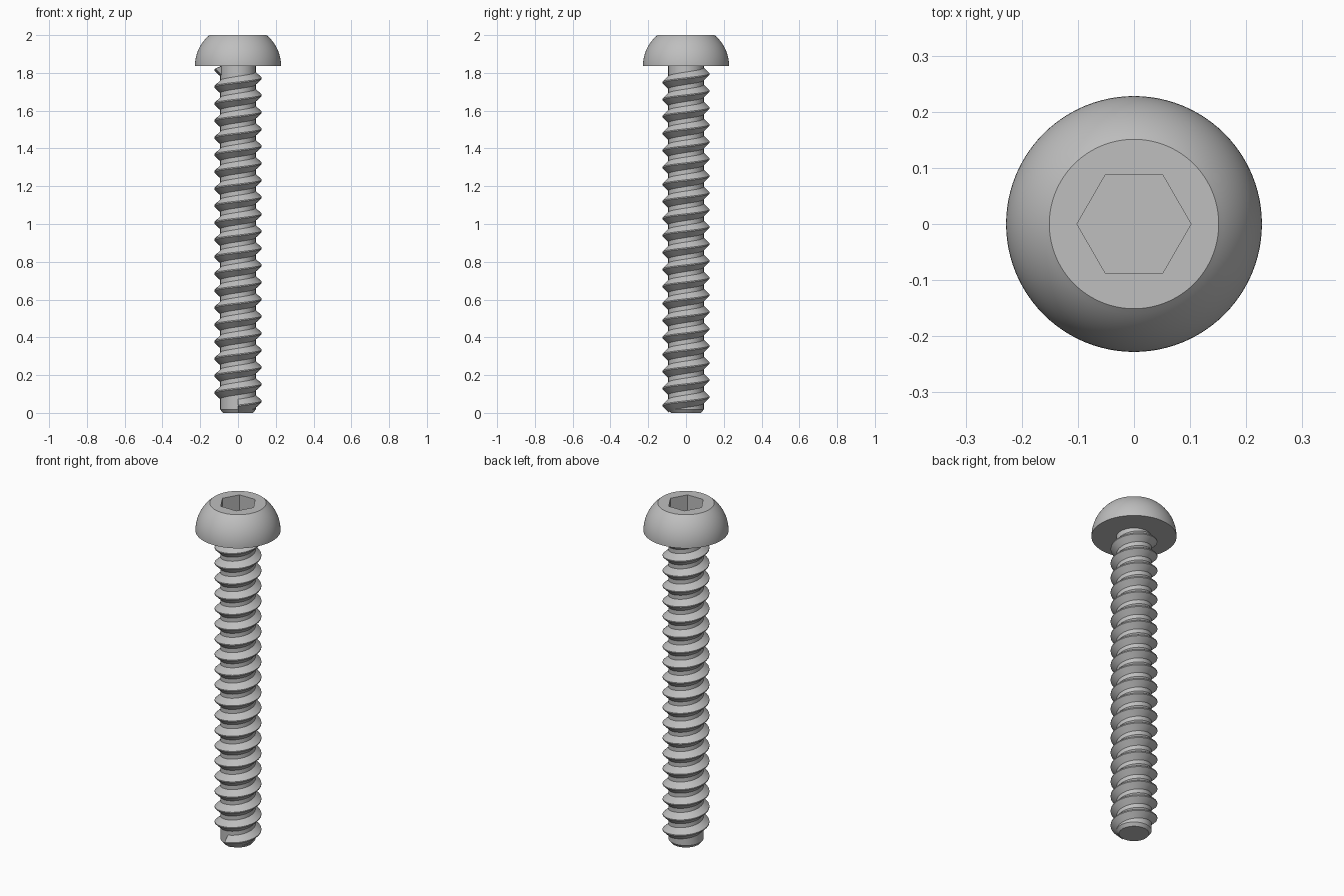
import bpy, bmesh
from math import pi, sin, cos, radians, asin

cube = bpy.data.objects.get("Cube")
if cube:
    bpy.data.objects.remove(cube, do_unlink=True)

STEEL = (0.52, 0.52, 0.52, 1)
steel = bpy.data.materials.new("grey steel")
steel.use_nodes = True
steel.diffuse_color = STEEL
steel.node_tree.nodes["Principled BSDF"].inputs["Base Color"].default_value = STEEL


def skin(name, rings, closed):
    """Join matching rings of points with quads and cap both ends."""
    bm = bmesh.new()
    loops = [[bm.verts.new(p) for p in ring] for ring in rings]
    n = len(loops[0])
    for a, b in zip(loops, loops[1:]):
        for i in range(n):
            j = (i + 1) % n
            bm.faces.new((a[i], a[j], b[j], b[i]))
    if closed:
        bm.faces.new(loops[0])
        bm.faces.new(loops[-1])
    bmesh.ops.recalc_face_normals(bm, faces=bm.faces)
    mesh = bpy.data.meshes.new(name)
    bm.to_mesh(mesh)
    bm.free()
    mesh.materials.append(steel)
    obj = bpy.data.objects.new(name, mesh)
    bpy.context.collection.objects.link(obj)
    bpy.ops.object.select_all(action='DESELECT')
    obj.select_set(True)
    bpy.context.view_layer.objects.active = obj
    bpy.ops.object.shade_smooth_by_angle(angle=radians(30))
    return obj


SIDES = 96
ANGLES = [2 * pi * i / SIDES for i in range(SIDES)]


def circle(r, z):
    return [(r * cos(a), r * sin(a), z) for a in ANGLES]


def hexagon(apothem, z):
    ring = []
    for a in ANGLES:
        r = apothem / cos(a % (pi / 3) - pi / 6)
        ring.append((r * cos(a), r * sin(a), z))
    return ring


# Domed head with a hexagonal socket
HEAD_Z, HEAD_R, TOP_R = 1.837, 0.228, 0.151
height = 2 - HEAD_Z
drop = HEAD_R - TOP_R
arc_r = (drop ** 2 + height ** 2) / (2 * drop)
end = asin(height / arc_r)
dome = []
for i in range(17):
    t = end * i / 16
    dome.append(circle(HEAD_R - arc_r + arc_r * cos(t), HEAD_Z + arc_r * sin(t)))
socket = [hexagon(0.088, 2), hexagon(0.088, 1.9)]
skin("head", dome + socket, True)

# Plain core with a chamfered tip
CORE_R = 0.094
skin("shank", [circle(0.08, 0), circle(CORE_R, 0.018), circle(CORE_R, HEAD_Z + 0.01)], True)

# Right-handed thread: a V section swept along a helix
PITCH, TURNS, STEPS = 0.09, 19.82, 48
CREST_R, HALF = 0.125, 0.037
section = [(CORE_R - 0.004, -HALF), (CREST_R, -0.003), (CREST_R, 0.003), (CORE_R - 0.004, HALF)]
helix = []
for i in range(int(TURNS * STEPS) + 1):
    a = 2 * pi * i / STEPS - pi / 2
    z = 0.039 + PITCH * i / STEPS
    helix.append([(r * cos(a), r * sin(a), min(z + dz, HEAD_Z)) for r, dz in section])
skin("thread", helix, True)
